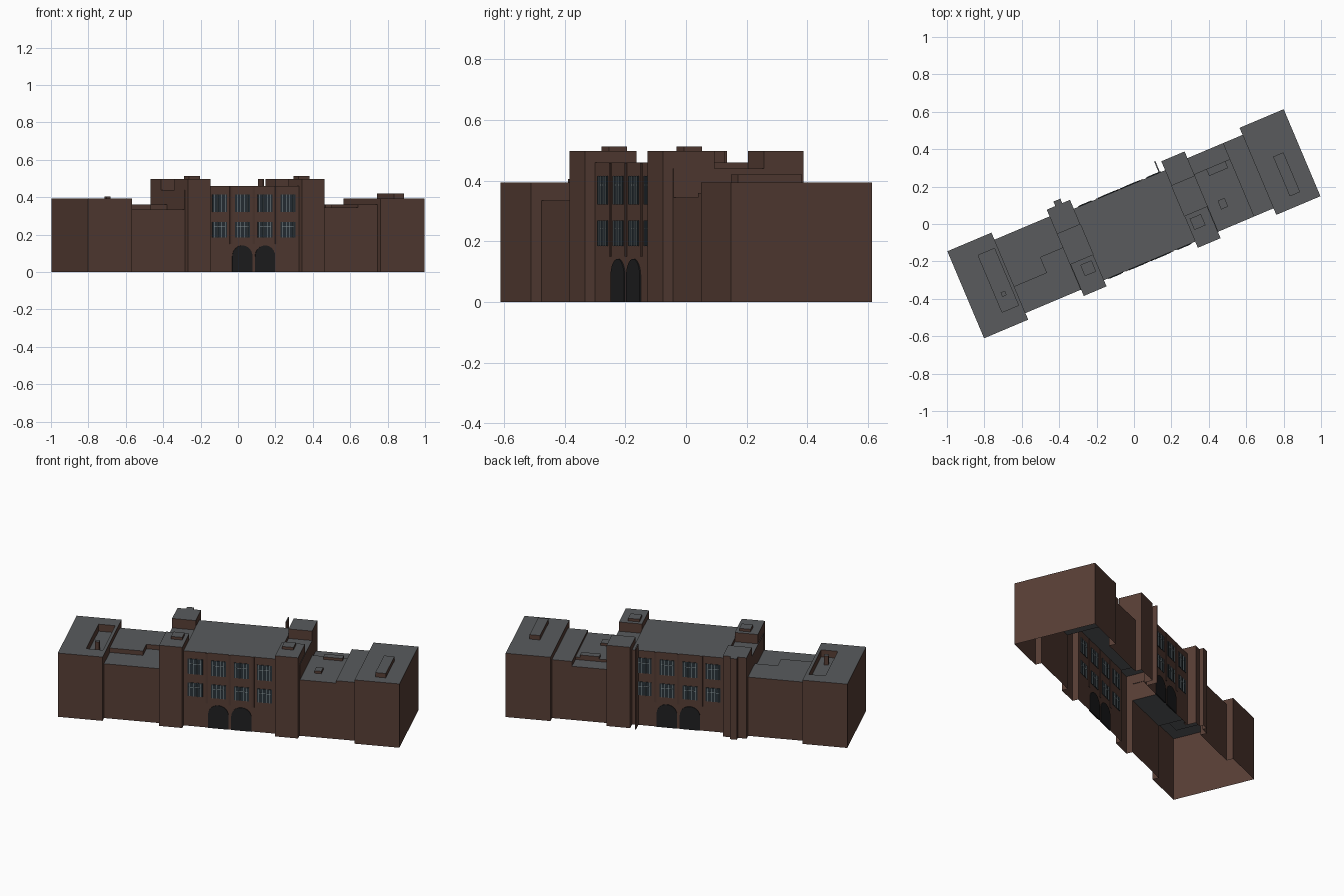
import bpy, bmesh, math
from mathutils import Matrix

if "Cube" in bpy.data.objects:
    bpy.data.objects.remove(bpy.data.objects["Cube"])

ROT = Matrix.Rotation(math.radians(22.9), 4, 'Z')   # the building stands at an angle to the grid


def material(name, rgb):
    m = bpy.data.materials.new(name)
    m.diffuse_color = (*rgb, 1)
    m.use_nodes = True
    m.node_tree.nodes["Principled BSDF"].inputs["Base Color"].default_value = m.diffuse_color
    return m


BRICK = material("brick", (0.095, 0.048, 0.036))
TRIM = material("brick_trim", (0.082, 0.042, 0.032))
ROOF = material("roof_felt", (0.10, 0.105, 0.11))
GLASS = material("glass", (0.022, 0.032, 0.04))
FRAME = material("frame", (0.30, 0.36, 0.38))
DOOR = material("door", (0.014, 0.014, 0.015))


def finish(name, bm, mat):
    bm.transform(ROT)
    me = bpy.data.meshes.new(name)
    bm.to_mesh(me)
    bm.free()
    me.materials.append(mat)
    ob = bpy.data.objects.new(name, me)
    bpy.context.collection.objects.link(ob)
    return ob


def boxes(name, items, mat):
    """Boxes given as (u0, u1, v0, v1, z0, z1)."""
    bm = bmesh.new()
    for u0, u1, v0, v1, z0, z1 in items:
        mx = Matrix.Translation(((u0+u1)/2, (v0+v1)/2, (z0+z1)/2))
        mx = mx @ Matrix.Diagonal((u1-u0, v1-v0, z1-z0, 1))
        bmesh.ops.create_cube(bm, size=1, matrix=mx)
    return finish(name, bm, mat)


# Plan rectangles (u0, u1, v0, v1, height); later ones overrule earlier ones
plan = [
    (-.72, -.40, -.213, .213, .362),     # left wing
    (-.72, -.53, -.213, -.06, .335),     # left wing, lower front roof
    (-.53, -.40, -.213, .03, .335),
    (.40, .72, -.213, .213, .36),        # right wing
    (.40, .606, -.213, .213, .345),
    (.40, .606, .12, .213, .33),
    (.46, .50, -.11, -.06, .36),         # right wing rooflight
    (.47, .58, .08, .12, .36),
    (-.265, .265, -.214, .20, .46),      # centre block
]
for s in (-1, 1):
    def span(a, b):
        return (a, b) if s > 0 else (-b, -a)
    plan += [
        (*span(.72, .976), -.251, .254, .393),       # end block
        (*span(.265, .40), -.214, .205, .44),        # link between towers
        (*span(.265, .397), -.25, -.065, .497),      # front tower
        (*span(.265, .40), .11, .252, .498),         # back tower
        (*span(.285, .35), -.155, -.09, .513),       # tower cap
    ]
plan += [
    (-.833, -.738, -.16, .17, .35),      # sunken roof of the left end block
    (-.80, -.775, -.085, -.06, .405),    # small vent
    (.825, .885, -.188, .042, .42),      # roof box of the right end block
    (-.35, -.31, .252, .278, .498),      # back buttress, left tower
    (.229, .236, .20, .265, .497),       # thin fin, right back tower
]

us = sorted({r[i] for r in plan for i in (0, 1)})
vs = sorted({r[i] for r in plan for i in (2, 3)})


def height(i, j):
    if not (0 <= i < len(us)-1 and 0 <= j < len(vs)-1):
        return 0
    u, v = (us[i]+us[i+1])/2, (vs[j]+vs[j+1])/2
    h = 0
    for u0, u1, v0, v1, z in plan:
        if u0 < u < u1 and v0 < v < v1:
            h = z
    return h


# Hollow shell: flat roofs, and walls wherever the height steps
walls, roofs = bmesh.new(), bmesh.new()


def quad(bm, pts):
    bm.faces.new([bm.verts.new(p) for p in pts])


def step_wall(p, q, a, b):
    if a == b:
        return
    if a < b:
        p, q = q, p
    lo, hi = min(a, b), max(a, b)
    quad(walls, [(*p, lo), (*q, lo), (*q, hi), (*p, hi)])


for i in range(len(us)):
    for j in range(len(vs)):
        h = height(i, j)
        if h:
            u0, u1, v0, v1 = us[i], us[i+1], vs[j], vs[j+1]
            quad(roofs, [(u0, v0, h), (u1, v0, h), (u1, v1, h), (u0, v1, h)])
        if j < len(vs)-1:
            step_wall((us[i], vs[j+1]), (us[i], vs[j]), h, height(i-1, j))
        if i < len(us)-1:
            step_wall((us[i], vs[j]), (us[i+1], vs[j]), h, height(i, j-1))

for name, bm, mat in (("brick_walls", walls, BRICK), ("flat_roofs", roofs, ROOF)):
    bmesh.ops.remove_doubles(bm, verts=bm.verts, dist=1e-5)
    bmesh.ops.dissolve_limit(bm, angle_limit=0.01, verts=bm.verts, edges=bm.edges)
    finish(name, bm, mat)


def arched_door(name, u, v):
    bm = bmesh.new()
    r, spring = .058, .084
    prof = [(-r, 0.0)]
    prof += [(-r*math.cos(math.pi*k/16), spring + r*math.sin(math.pi*k/16)) for k in range(17)]
    prof += [(r, 0.0)]
    face = bm.faces.new([bm.verts.new((u+x, v-.004, z)) for x, z in prof])
    ext = bmesh.ops.extrude_face_region(bm, geom=[face])
    new = [g for g in ext["geom"] if isinstance(g, bmesh.types.BMVert)]
    bmesh.ops.translate(bm, verts=new, vec=(0, .008, 0))
    bmesh.ops.recalc_face_normals(bm, faces=bm.faces)
    return finish(name, bm, DOOR)


# Both long facades: windows in two rows, twin arched doors, thin piers
for side, v in (("front", -.214), ("back", .20)):
    panes, bars = [], []
    for cu in (-.198, -.066, .066, .198):
        for z0, z1 in ((.185, .268), (.322, .415)):
            panes.append((cu-.043, cu+.043, v-.003, v+.003, z0, z1))
            for k in (-1.5, -.5, .5, 1.5):
                b = cu + k*.021
                bars.append((b-.0012, b+.0012, v-.005, v+.005, z0, z1))
            zt = z0 + (z1-z0)*.68
            bars.append((cu-.034, cu+.034, v-.005, v+.005, zt-.0012, zt+.0012))
    boxes(side + "_window_panes", panes, GLASS)
    boxes(side + "_window_bars", bars, FRAME)
    boxes(side + "_piers", [(u-.007, u+.007, v-.003, v+.003, .15, .458)
                            for u in (-.132, 0, .132)], TRIM)
    for n, u in (("left", -.066), ("right", .066)):
        arched_door(side + "_door_" + n, u, v)
